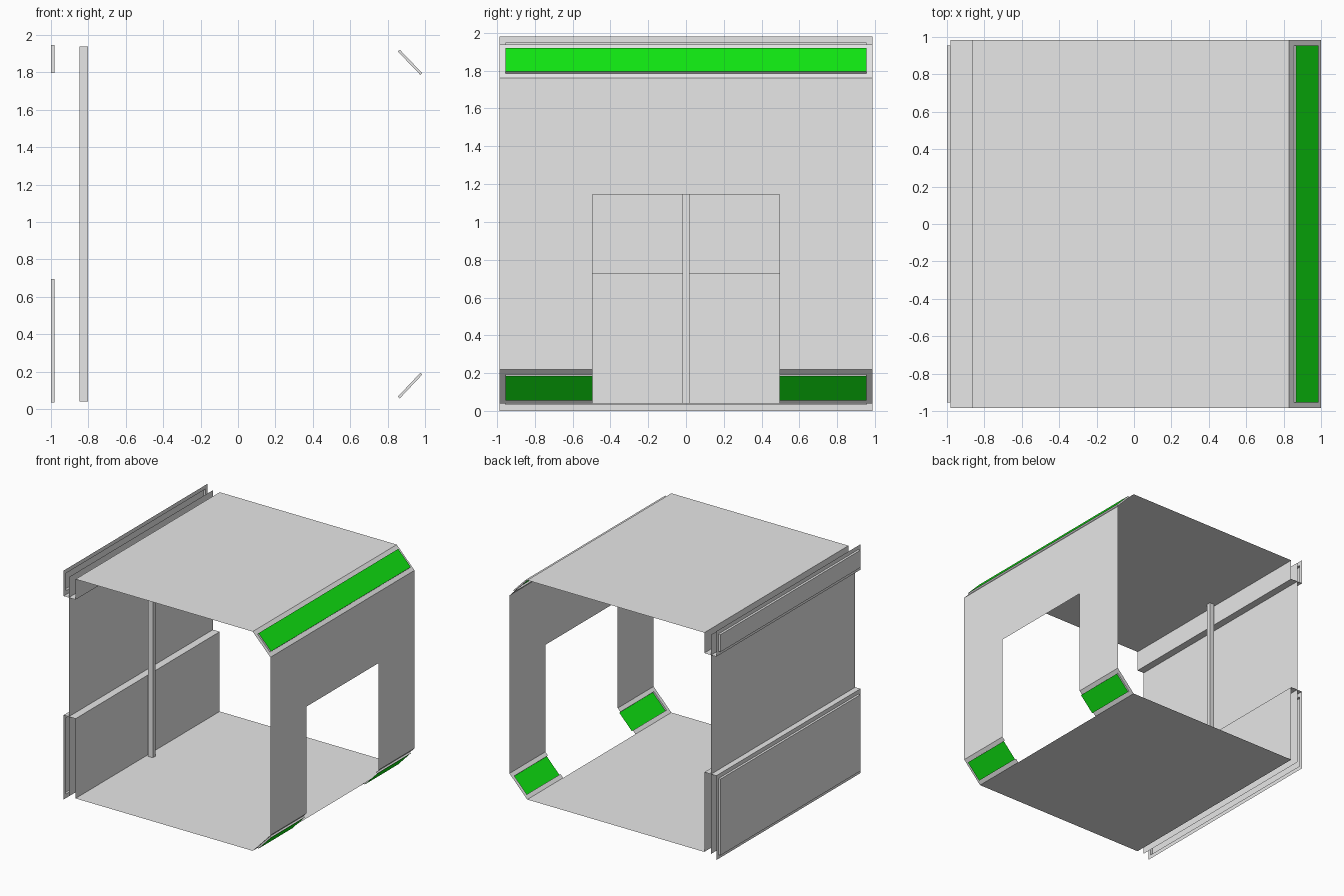
import bpy
import bmesh
from mathutils import Vector

cube = bpy.data.objects.get("Cube")
if cube:
    bpy.data.objects.remove(cube, do_unlink=True)

HALF = 0.985              # half depth of the module
FLOOR, CEIL = 0.04, 1.937
LIP, WALL, FRAME = -0.865, -0.93, -0.98   # x of the layers of the service wall
BEVEL, SIDE = 0.83, 1.0   # x where the sloped corners start and end
LOW, HIGH = 0.22, 1.76    # z where the sloped corners meet the door wall
DOOR, DOOR_TOP = 0.495, 1.145
SHELF, RAIL_TOP = 0.73, 1.98


def material(name, color):
    mat = bpy.data.materials.new(name)
    mat.use_nodes = True
    mat.diffuse_color = color
    mat.node_tree.nodes["Principled BSDF"].inputs["Base Color"].default_value = color
    return mat


GREY = material("panel grey", (0.8, 0.8, 0.8, 1))
GREEN = material("light strip green", (0.005, 0.8, 0.006, 1))


def finish(name, bm, *mats):
    mesh = bpy.data.meshes.new(name)
    bm.to_mesh(mesh)
    bm.free()
    for mat in mats:
        mesh.materials.append(mat)
    obj = bpy.data.objects.new(name, mesh)
    bpy.context.collection.objects.link(obj)
    return obj


def sheet(name, path, y0=-HALF, y1=HALF):
    """Thin sheet: an (x, z) path swept along y."""
    bm = bmesh.new()
    rows = [[bm.verts.new((x, y, z)) for y in (y0, y1)] for x, z in path]
    for p, q in zip(rows, rows[1:]):
        bm.faces.new((p[0], q[0], q[1], p[1]))
    return finish(name, bm, GREY)


def raised_panel(name, a, b, y0, y1, inset, depth, ends=(0.03, 0.03), face=GREY):
    """Sheet from a to b (x, z) whose inset centre is pushed outwards."""
    a, b = Vector((a[0], 0, a[1])), Vector((b[0], 0, b[1]))
    t = (b - a).normalized()
    out = t.cross(Vector((0, 1, 0))) * depth
    bm = bmesh.new()

    def ring(a, b, y0, y1):
        corners = ((a, y0), (b, y0), (b, y1), (a, y1))
        return [bm.verts.new((p.x, y, p.z)) for p, y in corners]

    c, d = a + t * inset, b - t * inset
    y2, y3 = y0 + ends[0], y1 - ends[1]
    outer = ring(a, b, y0, y1)
    inner = ring(c, d, y2, y3)
    top = ring(c + out, d + out, y2, y3)
    open_sides = {0: ends[0] == 0, 2: ends[1] == 0}
    for i in range(4):
        if open_sides.get(i):
            continue
        j = (i + 1) % 4
        bm.faces.new((outer[i], outer[j], inner[j], inner[i]))
        bm.faces.new((inner[i], inner[j], top[j], top[i]))
    bm.faces.new(top).material_index = 1
    return finish(name, bm, GREY, face)


# Floor and ceiling
sheet("floor", [(BEVEL, FLOOR), (LIP, FLOOR)])
sheet("ceiling", [(LIP, CEIL), (BEVEL, CEIL)])

# Wall with the doorway
bm = bmesh.new()
half = [(HALF, HIGH), (HALF, LOW), (DOOR, LOW), (DOOR, DOOR_TOP)]
outline = half + [(-y, z) for y, z in reversed(half)]
bm.faces.new([bm.verts.new((SIDE, y, z)) for y, z in reversed(outline)])
finish("door_wall", bm, GREY)

# Sloped corners with light strips
raised_panel("upper_light_strip", (BEVEL, CEIL), (SIDE, HIGH), -HALF, HALF,
             0.036, 0.014, face=GREEN)
for name, y0, y1, ends in (("front", -HALF, -DOOR, (0.03, 0)),
                           ("back", DOOR, HALF, (0, 0.03))):
    raised_panel(name + "_lower_light_strip", (SIDE, LOW), (BEVEL, FLOOR), y0, y1,
                 0.036, 0.014, ends, GREEN)

# Service wall: thin wall between inner lips, closed by shelves
sheet("service_wall", [(WALL, FLOOR), (WALL, CEIL)])
sheet("lower_inner_lip", [(LIP, FLOOR), (LIP, SHELF), (FRAME, SHELF)])
sheet("upper_inner_lip", [(FRAME, HIGH), (LIP, HIGH), (LIP, CEIL)])

# Outer cover panels
raised_panel("lower_outer_panel", (FRAME, 0), (FRAME, SHELF), -HALF, HALF, 0.035, 0.02)
raised_panel("upper_outer_panel", (FRAME, HIGH), (FRAME, RAIL_TOP), -HALF, HALF, 0.035, 0.02)

# Pillar in front of the service wall
bm = bmesh.new()
bmesh.ops.create_cube(bm, size=1)
bmesh.ops.scale(bm, vec=(0.045, 0.038, CEIL - FLOOR), verts=bm.verts)
bmesh.ops.translate(bm, vec=(-0.824, 0, (CEIL + FLOOR) / 2), verts=bm.verts)
finish("pillar", bm, GREY)
